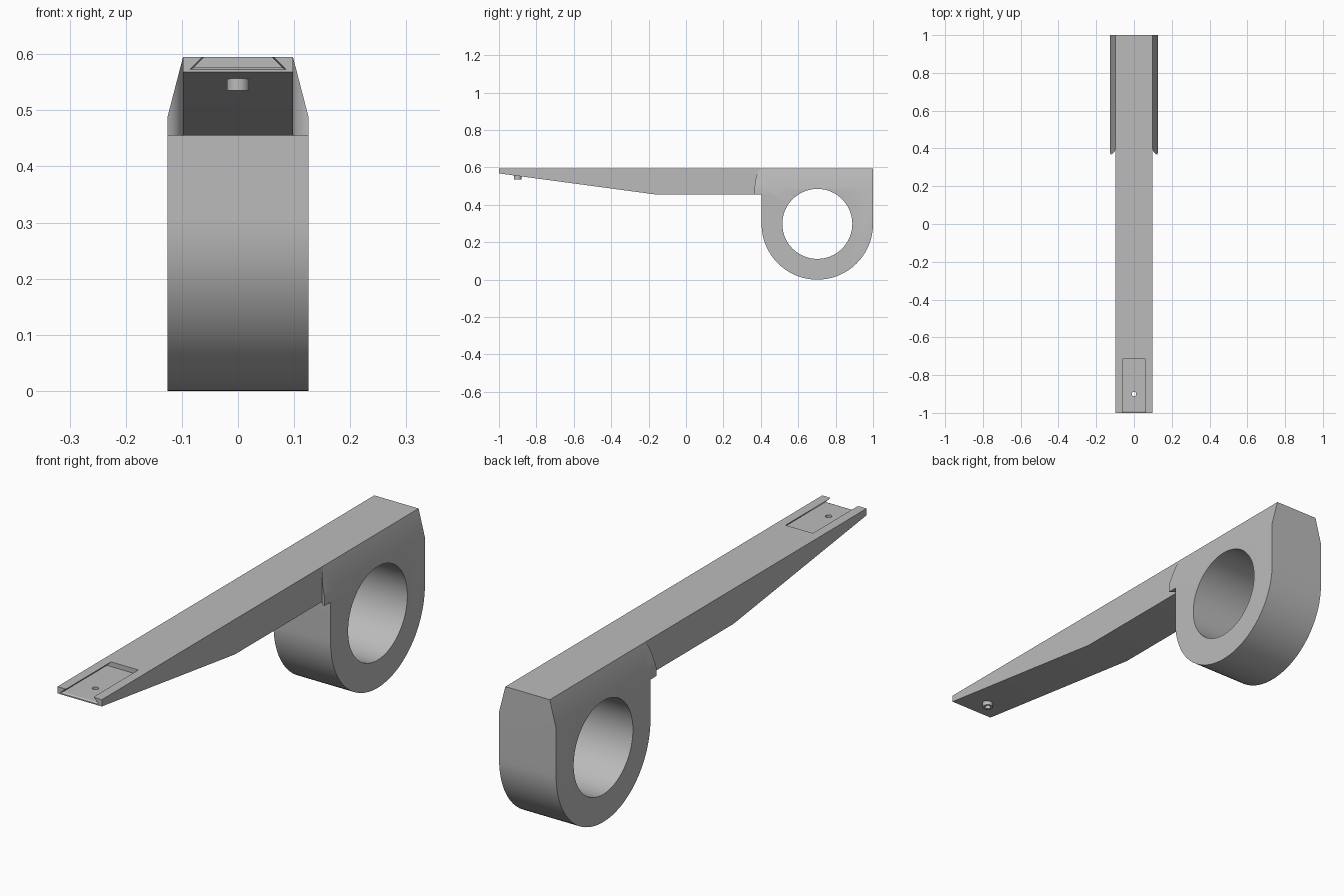
import bpy, bmesh
from math import cos, sin, pi, radians
from mathutils import Vector

cube = bpy.data.objects.get("Cube")
if cube:
    bpy.data.objects.remove(cube, do_unlink=True)

TOP, ARM_Z = 0.595, 0.455          # top face and arm underside
ARM_X, RING_X = 0.098, 0.126       # half widths
RING_Y, R_OUT, R_IN = 0.702, 0.298, 0.187
PIN_Y = -0.9

grey = bpy.data.materials.new("plain grey")
grey.use_nodes = True
colour = (0.5, 0.5, 0.5, 1)
grey.diffuse_color = colour
grey.node_tree.nodes["Principled BSDF"].inputs["Base Color"].default_value = colour


def loft(name, sections):
    """Closed solid through matching loops of points."""
    bm = bmesh.new()
    loops = [[bm.verts.new(p) for p in s] for s in sections]
    for a, b in zip(loops, loops[1:]):
        for i in range(len(a)):
            j = (i + 1) % len(a)
            bm.faces.new((a[i], a[j], b[j], b[i]))
    bm.faces.new(loops[0])
    bm.faces.new(loops[-1])
    bmesh.ops.recalc_face_normals(bm, faces=bm.faces)
    me = bpy.data.meshes.new(name)
    bm.to_mesh(me)
    bm.free()
    me.materials.append(grey)
    ob = bpy.data.objects.new(name, me)
    bpy.context.collection.objects.link(ob)
    return ob


def extrude_x(name, profile, half):
    return loft(name, [[(x, y, z) for y, z in profile] for x in (-half, half)])


def extrude_z(name, outline, low, high):
    return loft(name, [[(x, y, z) for x, y in outline] for z in (low, high)])


def circle(cx, cy, r, n):
    return [(cx + r * cos(2 * pi * i / n), cy + r * sin(2 * pi * i / n)) for i in range(n)]


def combine(target, other, operation):
    """Apply an exact boolean and discard the helper."""
    other.hide_render = True
    mod = target.modifiers.new("join", 'BOOLEAN')
    mod.operation, mod.solver, mod.object = operation, 'EXACT', other
    bpy.context.view_layer.objects.active = target
    bpy.ops.object.modifier_apply(modifier=mod.name)
    bpy.data.objects.remove(other, do_unlink=True)


# Ring housing: flat top, half-round bottom
arc = [(RING_Y + R_OUT * cos(a), R_OUT + R_OUT * sin(a))
       for a in (pi + pi * i / 48 for i in range(49))]
body = extrude_x("clamp_arm", arc + [(1, TOP), (RING_Y - R_OUT, TOP)], RING_X)

# Concave fillets where the arm widens into the housing
front, r = RING_Y - R_OUT, 0.04
curve = [(ARM_X + r * (1 - sin(a)), front - r + r * (1 - cos(a)))
         for a in (radians(90 - 72 * i / 8) for i in range(9))]
half = [(x, y) for x, y in curve if x < RING_X] + [(RING_X, front), (RING_X, front + 0.05)]
outline = half + [(-x, y) for x, y in reversed(half)]
combine(body, extrude_z("fillet", outline, ARM_Z, TOP), 'UNION')

# Sloping upper sides of the housing
bm = bmesh.new()
bm.from_mesh(body.data)
for side in (1, -1):
    cut = bmesh.ops.bisect_plane(
        bm, geom=bm.verts[:] + bm.edges[:] + bm.faces[:], clear_outer=True,
        plane_co=(side * ARM_X, 0, TOP),
        plane_no=Vector((side * (TOP - 0.487), 0, RING_X - ARM_X)).normalized())
    edges = [e for e in cut["geom_cut"] if isinstance(e, bmesh.types.BMEdge)]
    bmesh.ops.holes_fill(bm, edges=edges, sides=0)
bmesh.ops.recalc_face_normals(bm, faces=bm.faces)
bm.to_mesh(body.data)
bm.free()

# Tapered arm
arm = [(-1, TOP), (-1, 0.568), (-0.16, ARM_Z), (0.6, ARM_Z), (0.6, TOP)]
combine(body, extrude_x("arm", arm, ARM_X), 'UNION')

# Large bore
combine(body, extrude_x("bore", circle(RING_Y, R_OUT, R_IN, 96), 0.3), 'DIFFERENCE')

# Hollow boss under the tip
combine(body, extrude_z("boss", circle(0, PIN_Y, 0.02, 32), 0.535, 0.57), 'UNION')


# Dovetail recess, slightly flared at its mouth
def dovetail(y, grow):
    lift, floor = 0.02, 0.576 - grow
    slope = (0.079 - 0.06) / (TOP - 0.576)
    low = 0.079 + 2 * grow
    high = low - slope * (TOP + lift - floor)
    return [(-low, y, floor), (low, y, floor), (high, y, TOP + lift), (-high, y, TOP + lift)]


combine(body, loft("recess", [dovetail(-1.001, 0.004), dovetail(-0.993, 0), dovetail(-0.715, 0)]),
        'DIFFERENCE')
combine(body, extrude_z("pin_hole", circle(0, PIN_Y, 0.012, 24), 0.5, 0.65), 'DIFFERENCE')

# Smooth the round surfaces, keep hard edges
bpy.ops.object.select_all(action='DESELECT')
body.select_set(True)
bpy.context.view_layer.objects.active = body
bpy.ops.object.shade_smooth_by_angle(angle=radians(25))
